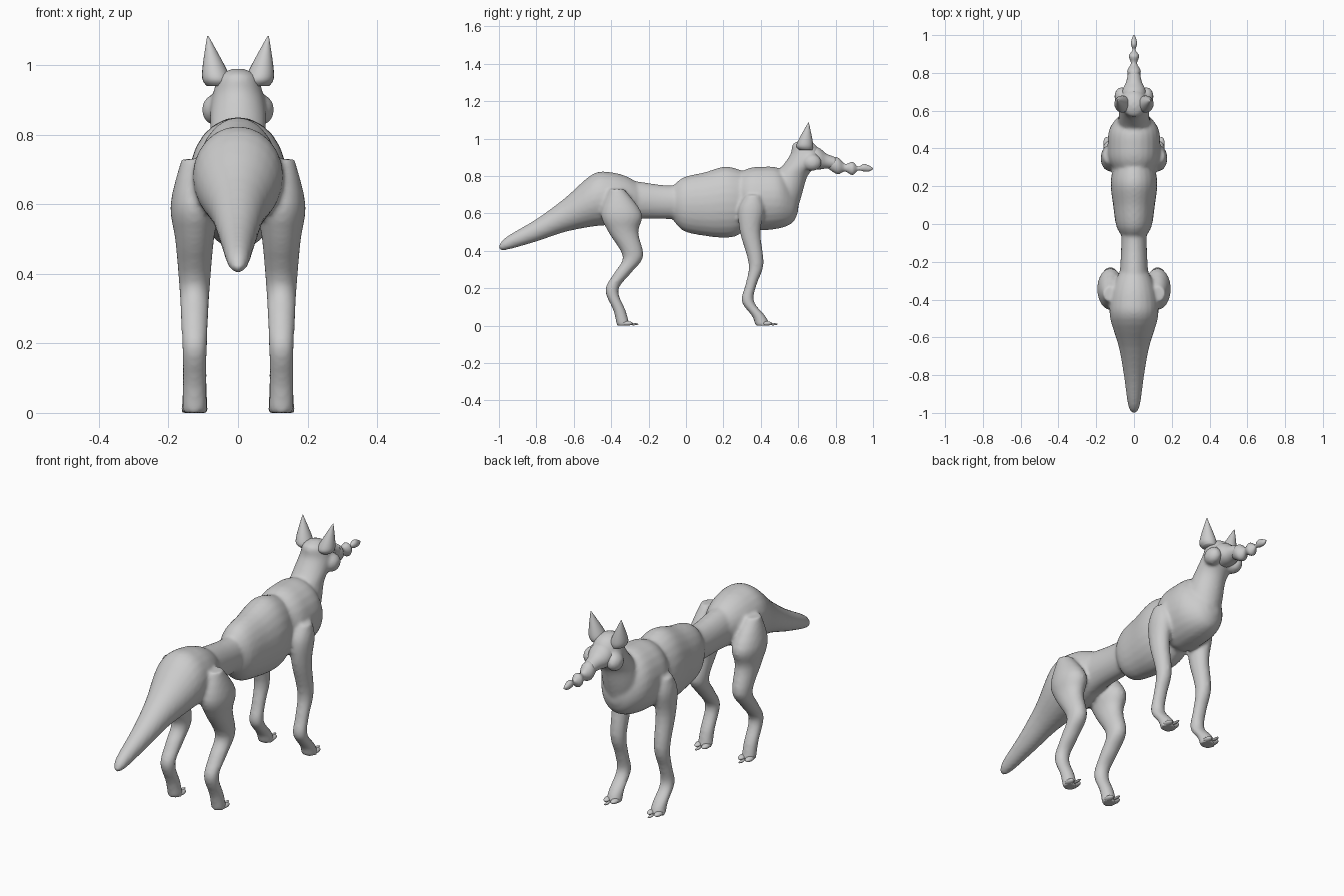
import bpy, bmesh
from math import sin, cos, tau
from mathutils import Vector, Matrix

cube = bpy.data.objects.get("Cube")
if cube:
    bpy.data.objects.remove(cube, do_unlink=True)

shade = (0.6, 0.6, 0.6, 1)
grey = bpy.data.materials.new("plain_grey")
grey.use_nodes = True
grey.diffuse_color = shade
grey.node_tree.nodes["Principled BSDF"].inputs["Base Color"].default_value = shade


def smooth_path(points, steps=4):
    """Round off a coarse path of (station, centre, radius) points."""
    path = [Vector(p) for p in points]
    path = [path[0], *path, path[-1]]
    result = []
    for before, start, end, after in zip(path, path[1:], path[2:], path[3:]):
        leave, arrive = (end - before) / 2, (after - start) / 2
        for step in range(steps):
            t = step / steps
            ease = t * t * (3 - 2 * t)
            bend = leave * t * (1 - t) ** 2 - arrive * t * t * (1 - t)
            result.append(start.lerp(end, ease) + bend)
    return result + [path[-1]]


def tube(bm, points, ratio, upright=False, base=0, x_start=0, x_end=0, sides=24):
    """Skin elliptic sections along y, or along z if upright; width = base + ratio * radius."""
    first, last = points[0][0], points[-1][0]
    previous = None
    for station, centre, radius in smooth_path(points):
        radius = max(radius, 0.002)
        middle = x_start + (x_end - x_start) * (station - first) / (last - first)
        ring = []
        for k in range(sides):
            angle = tau * k / sides
            x = middle + (base + ratio * radius) * cos(angle)
            across = centre + radius * sin(angle)
            ring.append(bm.verts.new((x, across, station) if upright else (x, station, across)))
        if previous:
            for k in range(sides):
                j = k - 1
                bm.faces.new((previous[j], previous[k], ring[k], ring[j]))
        else:
            bm.faces.new(ring)
        previous = ring
    bm.faces.new(previous)


def ball(bm, centre, size):
    matrix = Matrix.Translation(centre) @ Matrix.Diagonal((*size, 1))
    bmesh.ops.create_uvsphere(bm, u_segments=24, v_segments=14, radius=1, matrix=matrix)


def finish(bm, name):
    bmesh.ops.recalc_face_normals(bm, faces=bm.faces)
    mesh = bpy.data.meshes.new(name)
    bm.to_mesh(mesh)
    bm.free()
    mesh.materials.append(grey)
    mesh.shade_smooth()
    part = bpy.data.objects.new(name, mesh)
    bpy.context.collection.objects.link(part)
    return part


body = bmesh.new()
# Tail and rump
tube(body, [(-1, .42, .01), (-.96, .44, .035), (-.8, .51, .06), (-.65, .59, .09),
            (-.5, .67, .14), (-.4, .68, .14), (-.3, .68, .11), (-.2, .67, .05)], ratio=.9)
# Waist
tube(body, [(-.4, .67, .12), (-.25, .67, .1), (-.1, .66, .09), (.1, .66, .09)], ratio=.75)
# Ribcage
tube(body, [(-.09, .66, .06), (-.02, .65, .14), (.1, .65, .17),
            (.2, .66, .19), (.27, .66, .18), (.34, .67, .14)], ratio=.65)
# Chest
tube(body, [(.26, .7, .1), (.33, .68, .16), (.4, .68, .17),
            (.5, .68, .16), (.57, .65, .1), (.6, .65, .04)], ratio=.82)
# Neck and skull
tube(body, [(.57, .5, .08), (.7, .52, .1), (.8, .56, .09), (.86, .61, .09),
            (.92, .64, .08), (.97, .63, .06), (.99, .63, .02)], ratio=.9, upright=True)

hind_leg = [(.73, -.37, .04), (.6, -.345, .11), (.5, -.335, .08), (.37, -.283, .055),
            (.28, -.34, .045), (.19, -.397, .035), (.08, -.355, .033), (0, -.335, .035)]
front_leg = [(.7, .36, .04), (.62, .35, .07), (.5, .343, .055), (.33, .375, .04),
             (.22, .348, .03), (.13, .33, .033), (.05, .39, .036), (0, .41, .04)]
for side in (1, -1):
    x = side * .125
    for leg in (hind_leg, front_leg):
        tube(body, leg, ratio=.45, upright=True, base=.02, x_start=x, x_end=x)
    # Cheek
    ball(body, (side * .066, .675, .872), (.038, .05, .045))

# Blend the body parts into one skin
skin = finish(body, "body")
blend = skin.modifiers.new("blend", "REMESH")
blend.mode = "VOXEL"
blend.voxel_size = .009
blend.use_smooth_shade = True
soften = skin.modifiers.new("soften", "SMOOTH")
soften.iterations = 7

# Snout with a knobbly end
muzzle = bmesh.new()
tube(muzzle, [(.6, .9, .06), (.7, .895, .06), (.75, .88, .04), (.8, .87, .03)], ratio=1.05)
tube(muzzle, [(.76, .87, .03), (.81, .855, .045), (.85, .845, .02), (.89, .84, .035),
              (.92, .84, .01), (.95, .845, .02), (.98, .84, .015), (1, .84, .003)], ratio=.8)
finish(muzzle, "muzzle")

for side, label in ((1, "left"), (-1, "right")):
    # Pointed ear
    ear = bmesh.new()
    tube(ear, [(.94, .64, .035), (.96, .635, .045), (1, .64, .035), (1.085, .655, .002)],
         ratio=.9, upright=True, x_start=side * .058, x_end=side * .087)
    finish(ear, label + "_ear")

    # Toes and a claw on each foot
    for name, y in (("front", .43), ("hind", -.315)):
        toes = bmesh.new()
        for offset in (-.02, .02):
            ball(toes, (side * .125 + offset, y, .012), (.017, .03, .012))
        ball(toes, (side * .125, y + .035, .008), (.008, .025, .006))
        finish(toes, f"{label}_{name}_toes")
